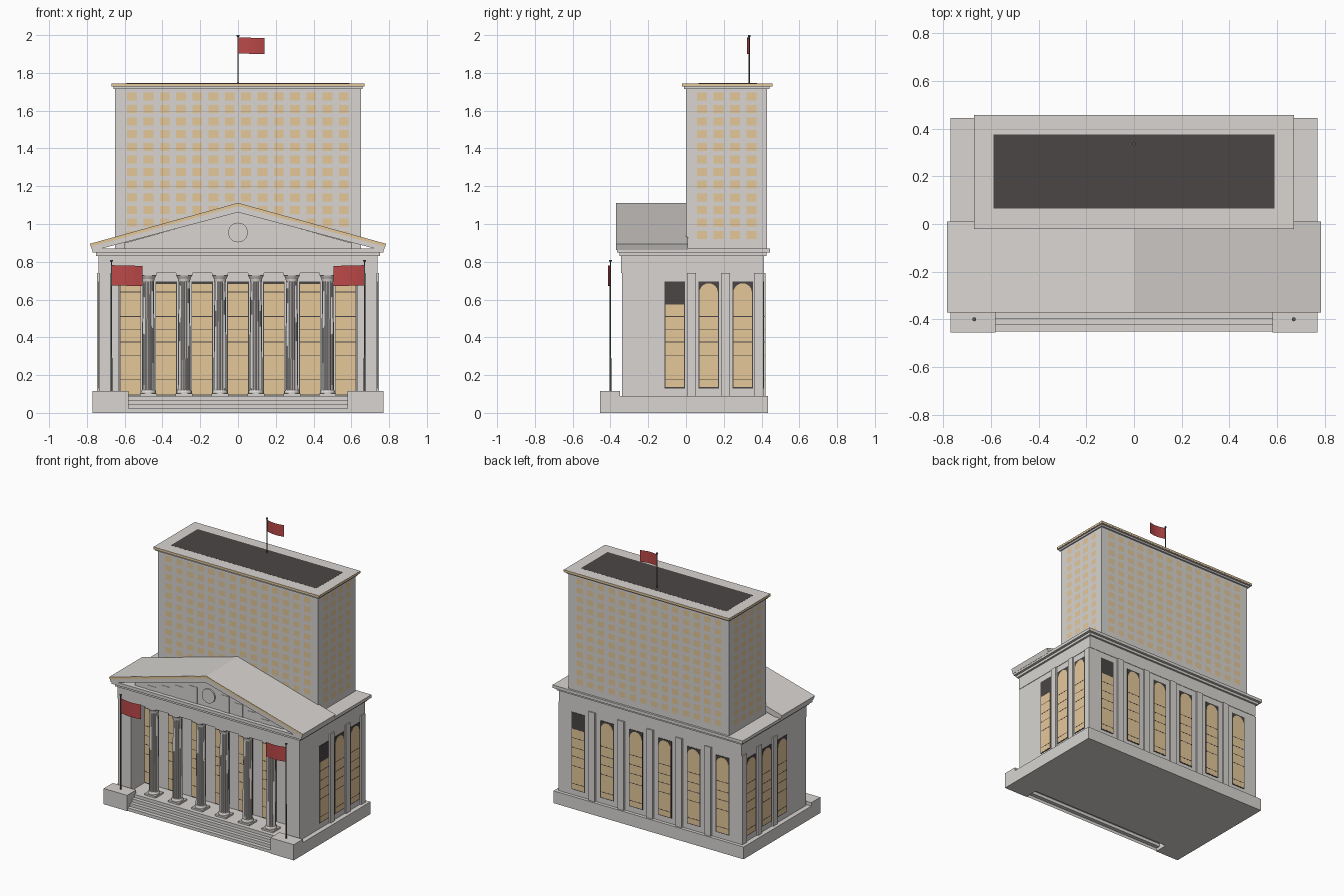
import bpy, bmesh, math
from mathutils import Matrix, Vector

cube = bpy.data.objects.get("Cube")
if cube:
    bpy.data.objects.remove(cube, do_unlink=True)


def material(name, rgb):
    m = bpy.data.materials.new(name)
    m.use_nodes = True
    m.diffuse_color = (*rgb, 1)
    m.node_tree.nodes["Principled BSDF"].inputs["Base Color"].default_value = (*rgb, 1)
    return m


STONE = material("pale_stone", (0.69, 0.665, 0.64))
TAN = material("warm_glass", (0.78, 0.575, 0.32))
DARK = material("dark_roofing", (0.068, 0.061, 0.059))
METAL = material("pole_metal", (0.10, 0.105, 0.115))
RED = material("flag_red", (0.50, 0.065, 0.065))


def finish(name, bm, *mats):
    bmesh.ops.recalc_face_normals(bm, faces=bm.faces[:])
    me = bpy.data.meshes.new(name)
    bm.to_mesh(me)
    bm.free()
    for m in mats:
        me.materials.append(m)
    ob = bpy.data.objects.new(name, me)
    bpy.context.scene.collection.objects.link(ob)


def add_box(bm, x, y, z, frame=Matrix()):
    lo, hi = Vector((x[0], y[0], z[0])), Vector((x[1], y[1], z[1]))
    m = Matrix.Translation((lo + hi) / 2) @ Matrix.Diagonal((*(hi - lo), 1))
    bmesh.ops.create_cube(bm, size=1, matrix=frame @ m)


def box(name, x, y, z, mat=STONE):
    bm = bmesh.new()
    add_box(bm, x, y, z)
    finish(name, bm, mat)


def add_prism(bm, pts, y0, y1, frame=Matrix()):
    """Extrude an x-z outline from y0 to y1."""
    rings = [[bm.verts.new(frame @ Vector((x, y, z))) for x, z in pts] for y in (y0, y1)]
    bm.faces.new(rings[0])
    bm.faces.new(rings[1])
    n = len(pts)
    for i in range(n):
        j = (i + 1) % n
        bm.faces.new((rings[0][i], rings[0][j], rings[1][j], rings[1][i]))


def prism(name, pts, y0, y1, mat=STONE):
    bm = bmesh.new()
    add_prism(bm, pts, y0, y1)
    finish(name, bm, mat)


def mirrored(pts):
    return pts + [(-x, z) for x, z in reversed(pts) if x]


def add_lathe(bm, profile, x, y, sides, flute=1.0):
    """Rings of (radius, height); odd corners shrink to make flutes."""
    rings = []
    for r, z in profile:
        rings.append([bm.verts.new((x + r * k * math.cos(a), y + r * k * math.sin(a), z))
                      for i in range(sides)
                      for a, k in [(math.tau * i / sides, flute if i % 2 else 1)]])
    for a, b in zip(rings, rings[1:]):
        for i in range(sides):
            j = (i + 1) % sides
            bm.faces.new((a[i], a[j], b[j], b[i]))
    bm.faces.new(rings[0])
    bm.faces.new(rings[-1])


# Wall frames: local x runs along the wall, local -y points outward
def wall_frame(angle, offset):
    return Matrix.Rotation(angle, 4, 'Z') @ Matrix.Translation((0, -offset, 0))


FRONT, RIGHT, BACK, LEFT = 0, math.pi / 2, math.pi, -math.pi / 2

# Base, cheek blocks and piers
box("base", (-0.77, 0.77), (-0.355, 0.434), (0, 0.09))
for s, side in ((1, "left"), (-1, "right")):
    xs = sorted((s * 0.58, s * 0.77))
    box(f"cheek_block_{side}", xs, (-0.455, -0.35), (0, 0.115))
    box(f"portico_pier_{side}", sorted((s * 0.63, s * 0.735)), (-0.34, -0.17), (0.09, 0.75))

# Steps: an open folded sheet, hollow underneath
bm = bmesh.new()
fold = []
for i, y in enumerate((-0.45, -0.422, -0.396, -0.37)):
    fold += [(y, 0.0225 * i), (y, 0.0225 * (i + 1))]
fold.append((-0.355, 0.09))
rows = [[bm.verts.new((x, y, z)) for x in (-0.58, 0.58)] for y, z in fold]
for a, b in zip(rows, rows[1:]):
    bm.faces.new((a[0], a[1], b[1], b[0]))
finish("front_steps", bm, STONE)

# Hall, frieze and cornice
box("hall", (-0.735, 0.735), (-0.18, 0.41), (0.09, 0.75))
box("frieze", (-0.738, 0.738), (-0.343, 0.413), (0.74, 0.835))
box("cornice_lower", (-0.752, 0.752), (-0.352, 0.427), (0.83, 0.85))
box("cornice_upper", (-0.77, 0.77), (-0.365, 0.445), (0.848, 0.87))

# Pilasters between the tall windows
bm = bmesh.new()
back = wall_frame(BACK, 0.41)
for x in (-0.47, -0.235, 0, 0.235, 0.47):
    add_box(bm, (x - 0.026, x + 0.026), (-0.012, 0.01), (0.09, 0.74), back)
for angle, sign in ((RIGHT, 1), (LEFT, -1)):
    for y in (0.03, 0.21, 0.385):
        add_box(bm, (sign * y - 0.024, sign * y + 0.024), (-0.011, 0.01), (0.09, 0.74),
                wall_frame(angle, 0.735))
finish("pilasters", bm, STONE)

# Tall windows: dark frame, warm pane, dark glazing bars
frames, panes, bars = bmesh.new(), bmesh.new(), bmesh.new()
BARS = (0.175, 0.305, 0.375, 0.44, 0.51, 0.64)


def tall_window(frame, x, half, bottom, style):
    add_box(frames, (x - half, x + half), (-0.003, 0.004), (bottom, 0.695), frame)
    w = half - (0.004 if style == "square" else 0.006)
    top = {"arch": 0.686 - w, "short": 0.575, "square": 0.683}[style]
    pts = [(x - w, bottom + 0.006), (x + w, bottom + 0.006), (x + w, top)]
    if style == "arch":
        pts += [(x + w * math.cos(math.pi * i / 12), top + w * math.sin(math.pi * i / 12))
                for i in range(1, 12)]
    pts.append((x - w, top))
    add_prism(panes, pts, -0.004, 0, frame)
    for z in BARS:
        if z < top:
            add_box(bars, (x - w, x + w), (-0.0046, 0), (z - 0.002, z + 0.002), frame)


for i in range(6):
    tall_window(back, -0.585 + 0.234 * i, 0.055, 0.13, "arch" if i else "short")
for angle, sign in ((RIGHT, 1), (LEFT, -1)):
    for y in (-0.06, 0.12, 0.30):
        style = "short" if sign > 0 and y < 0 else "arch"
        tall_window(wall_frame(angle, 0.735), sign * y, 0.055, 0.13, style)
for i in range(-3, 4):
    tall_window(wall_frame(FRONT, 0.18), i * 0.19, 0.057, 0.091, "square")
finish("tall_window_frames", frames, DARK)
finish("tall_window_panes", panes, TAN)
finish("tall_window_bars", bars, DARK)

# Fluted portico columns
shafts, trim = bmesh.new(), bmesh.new()
for i in range(6):
    x, y = -0.475 + 0.19 * i, -0.295
    add_box(trim, (x - 0.045, x + 0.045), (y - 0.045, y + 0.045), (0.088, 0.102))
    add_lathe(trim, [(0.040, 0.10), (0.040, 0.111), (0.035, 0.122)], x, y, 24)
    add_lathe(shafts, [(0.034, 0.12), (0.033, 0.4), (0.029, 0.70)], x, y, 32, 0.88)
    add_lathe(trim, [(0.031, 0.695), (0.033, 0.71), (0.043, 0.73)], x, y, 24)
    add_box(trim, (x - 0.043, x + 0.043), (y - 0.043, y + 0.043), (0.728, 0.742))
finish("column_shafts", shafts, STONE)
finish("column_bases_and_capitals", trim, STONE)

# Gable roof, rake trim, tympanum with relief blocks and medallion
prism("gable_roof", mirrored([(0.785, 0.895), (0.772, 0.862), (0.715, 0.872), (0, 1.062)])
      + [(0, 1.112)], -0.37, 0.01)
prism("rake_trim", [(0.784, 0.8945), (0, 1.111), (-0.784, 0.8945),
                    (-0.778, 0.880), (0, 1.095), (0.778, 0.880)], -0.3712, -0.365, TAN)
prism("tympanum", mirrored([(0.60, 0.865), (0.60, 0.90), (0, 1.065)]), -0.335, -0.31)
bm = bmesh.new()
for s in (1, -1):
    for x in (0.13, 0.24, 0.35, 0.46):
        add_box(bm, (s * x - 0.035, s * x + 0.035), (-0.338, -0.33), (0.865, 1.025 - 0.27 * x))
finish("tympanum_relief", bm, STONE)
prism("medallion", [(0.052 * math.cos(math.tau * i / 32), 0.955 + 0.052 * math.sin(math.tau * i / 32))
                    for i in range(32)], -0.345, -0.33)

# Tower walls: each is a grid of cells, every odd cell being a window
bm = bmesh.new()


def cuts(first, pitch, count, half, start, end):
    """Edges of evenly spaced windows between the ends of a wall."""
    inner = [first + pitch * i + side for i in range(count) for side in (-half, half)]
    return [start] + inner + [end]


levels = cuts(0.941, 0.0668, 12, 0.021, 0.86, 1.73)
wide = cuts(-0.5605, 0.0862, 14, 0.026, -0.65, 0.65)
deep = cuts(0.085, 0.087, 4, 0.026, 0, 0.43)
for angle, offset, across in ((FRONT, 0, wide), (BACK, 0.43, wide), (RIGHT, 0.65, deep),
                              (LEFT, 0.65, [-y for y in reversed(deep)])):
    frame = wall_frame(angle, offset)
    grid = [[bm.verts.new(frame @ Vector((x, 0, z))) for x in across] for z in levels]
    for r in range(len(levels) - 1):
        for c in range(len(across) - 1):
            face = bm.faces.new((grid[r][c], grid[r][c + 1], grid[r + 1][c + 1], grid[r + 1][c]))
            face.material_index = 1 if r % 2 and c % 2 else 0
bmesh.ops.remove_doubles(bm, verts=bm.verts[:], dist=0.0001)
finish("tower", bm, STONE, TAN)

# Tower cap and flat roof
box("tower_cap_lower", (-0.66, 0.66), (-0.01, 0.443), (1.715, 1.728))
box("tower_cap", (-0.67, 0.67), (-0.02, 0.457), (1.727, 1.745))
box("tower_cap_band", (-0.671, 0.671), (-0.021, 0.458), (1.730, 1.744), TAN)
box("tower_roof", (-0.59, 0.59), (0.065, 0.375), (1.74, 1.7455), DARK)


# Flagpoles with gently bowed flags
def flag(name, x, y, bottom, top, z0, z1, length, radius):
    bm = bmesh.new()
    add_lathe(bm, [(radius, bottom), (radius * 0.8, top - 0.01), (radius * 1.8, top - 0.008),
                   (radius * 1.8, top)], x, y, 12)
    finish(name + "_pole", bm, METAL)
    bm = bmesh.new()
    n = 12
    cols = []
    for i in range(n + 1):
        t = i / n
        bow = y - 0.012 * math.sin(t * math.pi)
        cols.append([bm.verts.new((x + t * length, bow, z - 0.004 * t)) for z in (z0, z1)])
    for a, b in zip(cols, cols[1:]):
        bm.faces.new((a[0], b[0], b[1], a[1]))
    finish(name, bm, RED)


flag("tower_flag", 0, 0.335, 1.74, 2.0, 1.903, 1.988, 0.14, 0.004)
flag("left_flag", 0.67, -0.40, 0.11, 0.81, 0.675, 0.782, -0.165, 0.0045)
flag("right_flag", -0.67, -0.40, 0.11, 0.81, 0.675, 0.782, 0.165, 0.0045)
